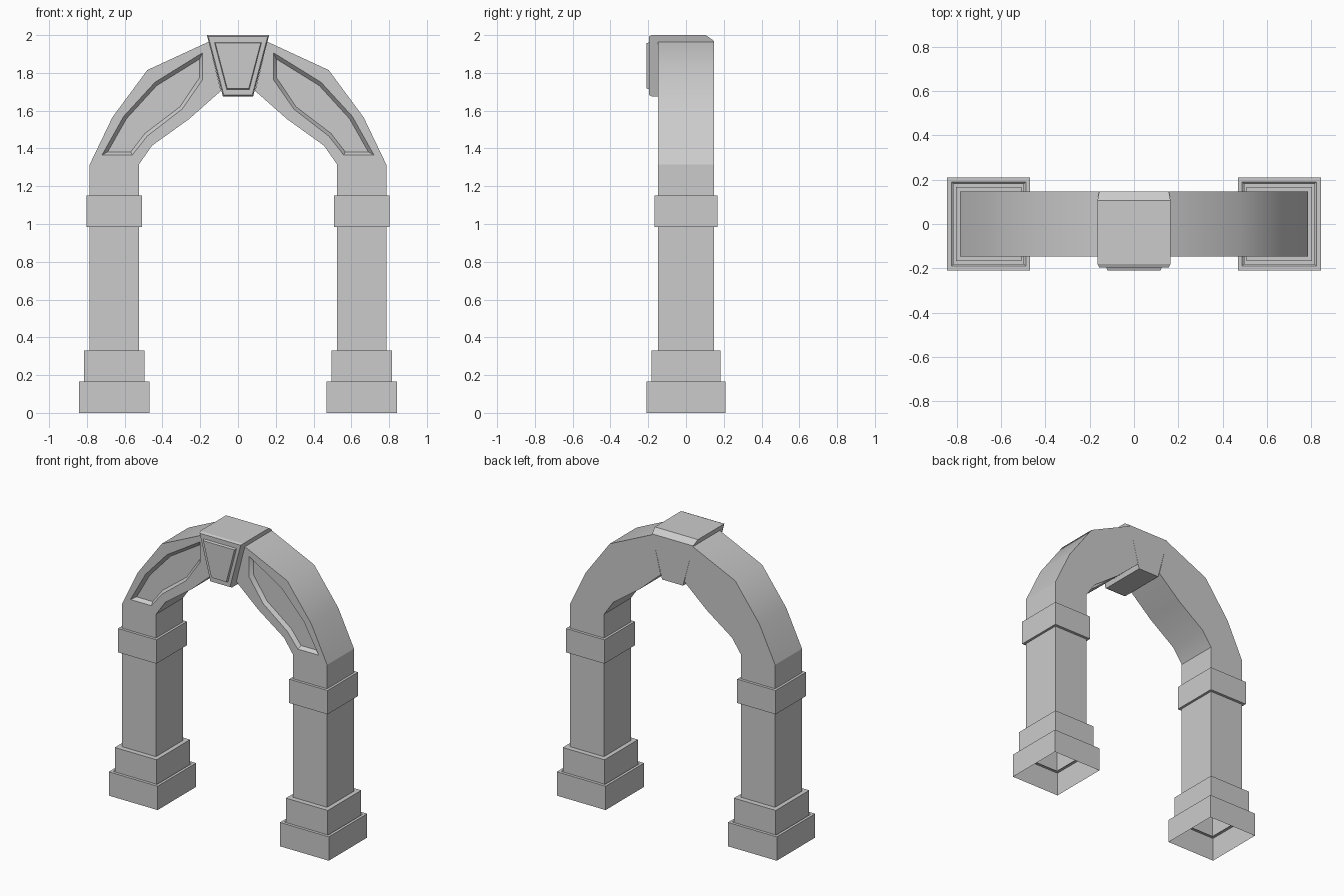
import bpy, bmesh, math

if "Cube" in bpy.data.objects:
    bpy.data.objects.remove(bpy.data.objects["Cube"])


def make_object(name, build, mirror=False, smooth=False):
    bm = bmesh.new()
    build(bm)
    bmesh.ops.recalc_face_normals(bm, faces=bm.faces[:])
    mesh = bpy.data.meshes.new(name)
    bm.to_mesh(mesh)
    bm.free()
    ob = bpy.data.objects.new(name, mesh)
    bpy.context.collection.objects.link(ob)
    if mirror:
        ob.modifiers.new("mirror", 'MIRROR').use_axis = (True, False, False)
    if smooth:
        bpy.ops.object.select_all(action='DESELECT')
        bpy.context.view_layer.objects.active = ob
        ob.select_set(True)
        bpy.ops.object.shade_smooth_by_angle(angle=math.radians(31))
    return ob


def loft(bm, rings, skip=()):
    """Join closed rings of points with quads; return the vertex rings."""
    vr = [[bm.verts.new(p) for p in r] for r in rings]
    for a, b in zip(vr, vr[1:]):
        n = len(a)
        for i in range(n):
            if (vr.index(a), i) not in skip:
                j = (i + 1) % n
                bm.faces.new((a[i], a[j], b[j], b[i]))
    return vr


def ladder(bm, ring):
    """Fill a ring with quads between its outer and inner halves."""
    n = len(ring)
    for i in range(n // 2 - 1):
        bm.faces.new((ring[i], ring[i + 1], ring[n - 2 - i], ring[n - 1 - i]))


# Pillar: one stepped square shell, open underneath
PX = 0.655
STEPS = [(.187, .21, 0), (.187, .21, .165), (.168, .19, .165), (.16, .183, .158),
         (.16, .183, .33), (.13, .147, .33), (.13, .147, .985), (.147, .166, .985),
         (.147, .166, 1.15), (.13, .147, 1.15), (.13, .147, 1.315)]


def pillar(bm):
    loft(bm, [[(PX + sx * hx, sy * hy, z) for sx, sy in
               ((-1, -1), (1, -1), (1, 1), (-1, 1))] for hx, hy, z in STEPS])


make_object("pillars", pillar, mirror=True)

# Arch half: outer curve up, inner curve down, with a sunken front panel
OUTLINE = [(.785, 1.315), (.665, 1.565), (.48, 1.815), (.155, 1.965),
           (.09, 1.705), (.26, 1.555), (.455, 1.415), (.525, 1.315)]
PANEL = [(.72, 1.365), (.605, 1.57), (.44, 1.75), (.187, 1.907),
         (.187, 1.765), (.296, 1.608), (.48, 1.466), (.56, 1.365)]
FLOOR = [(.69, 1.382), (.59, 1.558), (.43, 1.733), (.205, 1.872),
         (.205, 1.773), (.308, 1.62), (.492, 1.48), (.568, 1.382)]


def arch(bm):
    layers = [(OUTLINE, .147), (OUTLINE, -.147), (PANEL, -.147), (FLOOR, -.122)]
    rings = loft(bm, [[(x, y, z) for x, z in pts] for pts, y in layers],
                 skip={(0, 3), (0, 7)})
    ladder(bm, rings[0])
    ladder(bm, rings[-1])


make_object("arch_sides", arch, mirror=True, smooth=True)

# Keystone: tapered block with chamfered back top and a raised front panel
KEY = [(.147, .157, 1.97, .08, 1.675), (.105, .165, 2.0, .08, 1.675),
       (-.18, .165, 2.0, .08, 1.675), (-.195, .157, 1.993, .075, 1.682),
       (-.195, .125, 1.962, .06, 1.713), (-.21, .12, 1.957, .057, 1.718)]


def keystone(bm):
    rings = loft(bm, [[(-t, y, zt), (t, y, zt), (b, y, zb), (-b, y, zb)]
                      for y, t, zt, b, zb in KEY])
    bm.faces.new(rings[0])
    bm.faces.new(rings[-1])


make_object("keystone", keystone)
